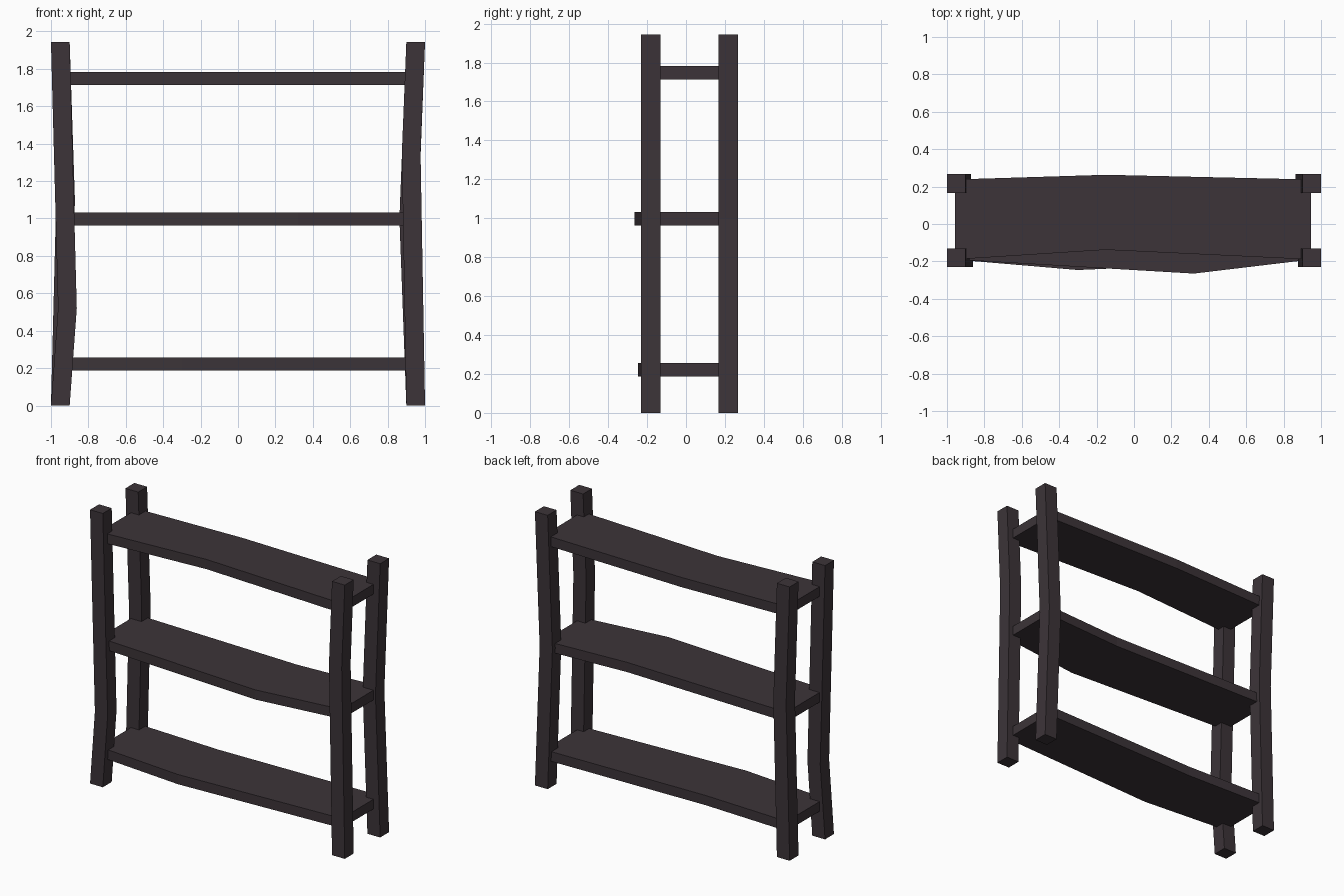
import bpy, bmesh

if "Cube" in bpy.data.objects:
    bpy.data.objects.remove(bpy.data.objects["Cube"])

# Single dark wood colour
wood = bpy.data.materials.new("dark wood")
wood.diffuse_color = (0.045, 0.034, 0.040, 1)
wood.use_nodes = True
wood.node_tree.nodes["Principled BSDF"].inputs["Base Color"].default_value = wood.diffuse_color


def loft(name, rings):
    """Closed beam through a list of four-cornered rings."""
    bm = bmesh.new()
    loops = [[bm.verts.new(p) for p in ring] for ring in rings]
    for a, b in zip(loops, loops[1:]):
        for i in range(4):
            j = (i + 1) % 4
            bm.faces.new((a[i], a[j], b[j], b[i]))
    bm.faces.new(loops[0])
    bm.faces.new(loops[-1])
    bmesh.ops.recalc_face_normals(bm, faces=bm.faces)
    mesh = bpy.data.meshes.new(name)
    bm.to_mesh(mesh)
    bm.free()
    mesh.materials.append(wood)
    obj = bpy.data.objects.new(name, mesh)
    bpy.context.collection.objects.link(obj)


def leg(name, x, y, bend_z, bend_x):
    """Square post, bent sideways at one height."""
    h = 0.05
    corners = [(-h, -h), (h, -h), (h, h), (-h, h)]
    loft(name, [[(x + dx + a, y + b, z) for a, b in corners]
                for z, dx in ((0, 0), (bend_z, bend_x), (1.943, 0))])


def shelf(name, z, bend_x, front, back):
    """Plank, bent forwards or backwards at one point along its length."""
    rings = []
    for x, f, b in ((-0.957, 0, 0), (bend_x, front, back), (0.947, 0, 0)):
        y0, y1 = -0.19 + f, 0.238 + b
        rings.append([(x, y0, z), (x, y1, z), (x, y1, z + 0.069), (x, y0, z + 0.069)])
    loft(name, rings)


# Four crooked legs
leg("front_left_leg", -0.95, -0.181, 0.52, 0.038)
leg("back_left_leg", -0.95, 0.216, 1.10, 0.028)
leg("front_right_leg", 0.95, -0.181, 1.35, -0.024)
leg("back_right_leg", 0.95, 0.216, 1.00, -0.037)

# Three crooked shelves
shelf("bottom_shelf", 0.188, -0.30, -0.056, -0.025)
shelf("middle_shelf", 0.962, 0.32, -0.075, -0.035)
shelf("top_shelf", 1.713, -0.15, 0.052, 0.025)
